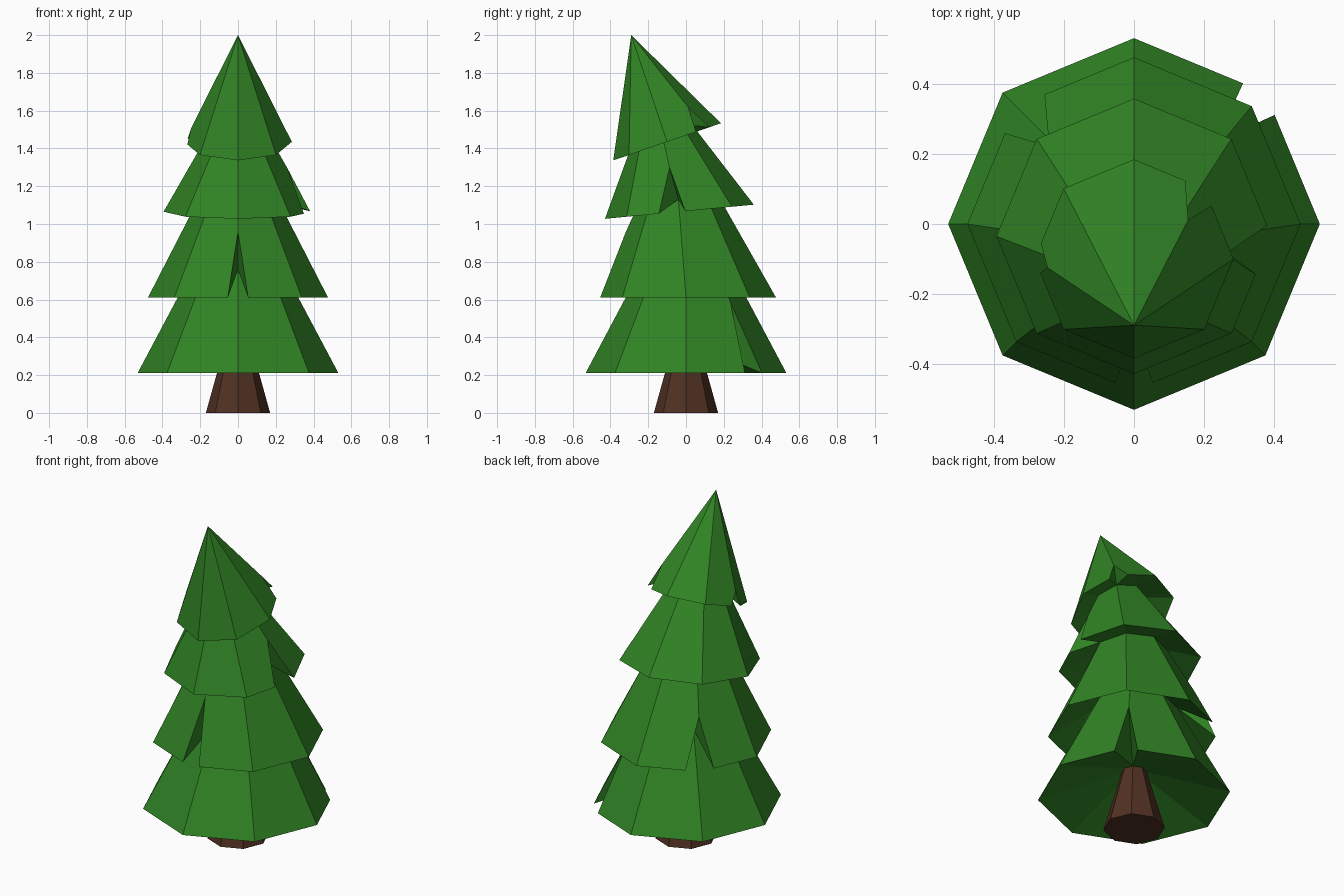
import bpy, bmesh, math

if "Cube" in bpy.data.objects:
    bpy.data.objects.remove(bpy.data.objects["Cube"])

N = 8


def material(name, color):
    m = bpy.data.materials.new(name)
    m.diffuse_color = color
    m.use_nodes = True
    m.node_tree.nodes["Principled BSDF"].inputs["Base Color"].default_value = m.diffuse_color
    return m


def ring(bm, r, y, z, slope=0.0):
    """Octagonal ring centred on (0, y, z), tilted about the x axis."""
    out = []
    for k in range(N):
        a = math.tau * k / N
        dy = r * math.sin(a)
        out.append(bm.verts.new((r * math.cos(a), y + dy, z + slope * dy)))
    return out


def face(bm, verts):
    bm.faces.new(list(dict.fromkeys(verts)))


def finish(bm, name, mat):
    bmesh.ops.recalc_face_normals(bm, faces=bm.faces)
    me = bpy.data.meshes.new(name)
    bm.to_mesh(me)
    bm.free()
    me.materials.append(mat)
    bpy.context.collection.objects.link(bpy.data.objects.new(name, me))


def add_tier(bm, low, rim, up, notches):
    """Underside from low ring to rim, outer skirt from rim to up ring.
    notches: corner -> (fraction to previous, fraction to next, height)."""
    left, right, top = list(rim), list(rim), [None] * N
    for k, (a, b, h) in notches.items():
        c = rim[k].co
        left[k] = bm.verts.new(c.lerp(rim[k - 1].co, a))
        right[k] = bm.verts.new(c.lerp(rim[(k + 1) % N].co, b))
        top[k] = bm.verts.new(c.lerp(up[k].co, h))
    for k in range(N):
        j = (k + 1) % N
        face(bm, [low[j], low[k], right[k], left[j]])
        face(bm, [v for v in (right[k], left[j], top[j], up[j], up[k], top[k]) if v])
        if top[k]:
            face(bm, [left[k], low[k], top[k]])
            face(bm, [low[k], right[k], top[k]])
    for k in notches:
        bm.verts.remove(rim[k])


# Trunk: tapered octagonal post
bm = bmesh.new()
base, head = ring(bm, 0.17, 0, 0), ring(bm, 0.07, 0, 0.36)
face(bm, base[::-1])
face(bm, head)
for k in range(N):
    j = (k + 1) % N
    face(bm, [base[k], base[j], head[j], head[k]])
finish(bm, "trunk", material("bark", (0.08, 0.03, 0.016, 1)))

# Foliage: four joined skirts that lean towards the front near the top
bm = bmesh.new()
valleys = [ring(bm, 0.07, 0, 0.36),
           ring(bm, 0.24, 0, 0.76),
           ring(bm, 0.21, -0.04, 1.13, 0.1),
           ring(bm, 0.15, -0.13, 1.49, 0.345),
           [bm.verts.new((0, -0.29, 2.0))] * N]
rims = [(0.532, 0, 0.21, 0), (0.477, 0, 0.61, 0),
        (0.394, -0.035, 1.065, 0.095), (0.285, -0.1, 1.435, 0.345)]
notches = [{1: (0.17, 0.17, 0.68)},
           {6: (0.16, 0.16, 0.7), 3: (0.24, 0.23, 0.5)},
           {0: (0.39, 0.11, 0.55)},
           {1: (0.24, 0.27, 0.23), 4: (0.22, 0.2, 0.13)}]
for i, r in enumerate(rims):
    add_tier(bm, valleys[i], ring(bm, *r), valleys[i + 1], notches[i])
finish(bm, "foliage", material("needles", (0.03, 0.23, 0.018, 1)))
